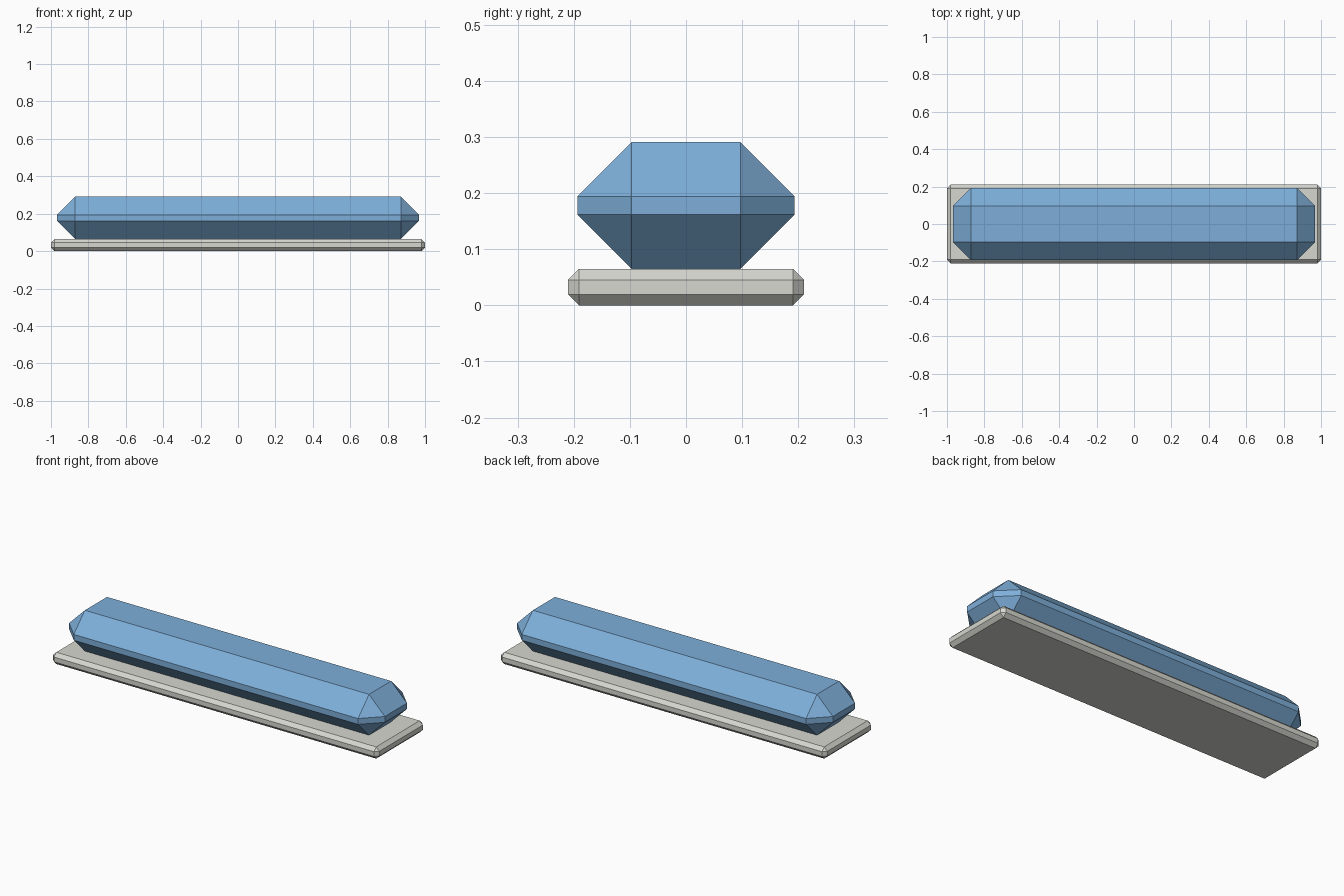
import bpy
import bmesh
from mathutils import Matrix

default_cube = bpy.data.objects.get("Cube")
if default_cube:
    bpy.data.objects.remove(default_cube, do_unlink=True)


def make_material(name, rgb):
    mat = bpy.data.materials.new(name)
    mat.use_nodes = True
    color = (*rgb, 1.0)
    mat.diffuse_color = color
    mat.node_tree.nodes["Principled BSDF"].inputs["Base Color"].default_value = color
    return mat


def chamfered_block(name, size, bottom, chamfer, mat):
    """Box standing at height bottom, with every edge cut flat."""
    mesh = bpy.data.meshes.new(name)
    bm = bmesh.new()
    bmesh.ops.create_cube(bm, size=1.0, matrix=Matrix.Diagonal((*size, 1.0)))
    bmesh.ops.translate(bm, verts=bm.verts, vec=(0, 0, bottom + size[2] / 2))
    bmesh.ops.bevel(bm, geom=bm.edges[:], offset=chamfer, segments=1,
                    affect='EDGES', clamp_overlap=True)
    bmesh.ops.recalc_face_normals(bm, faces=bm.faces)
    bm.to_mesh(mesh)
    bm.free()
    mesh.materials.append(mat)
    obj = bpy.data.objects.new(name, mesh)
    bpy.context.collection.objects.link(obj)
    return obj


blue = make_material("soft_blue", (0.21, 0.43, 0.70))
grey = make_material("warm_light_grey", (0.68, 0.68, 0.63))

# Thin base plate
PLATE_HEIGHT = 0.065
chamfered_block("base_plate", (2.0, 0.42, PLATE_HEIGHT), 0.0, 0.0194, grey)

# Long faceted bar resting on the plate
chamfered_block("faceted_bar", (1.936, 0.387, 0.226), PLATE_HEIGHT, 0.0968, blue)
